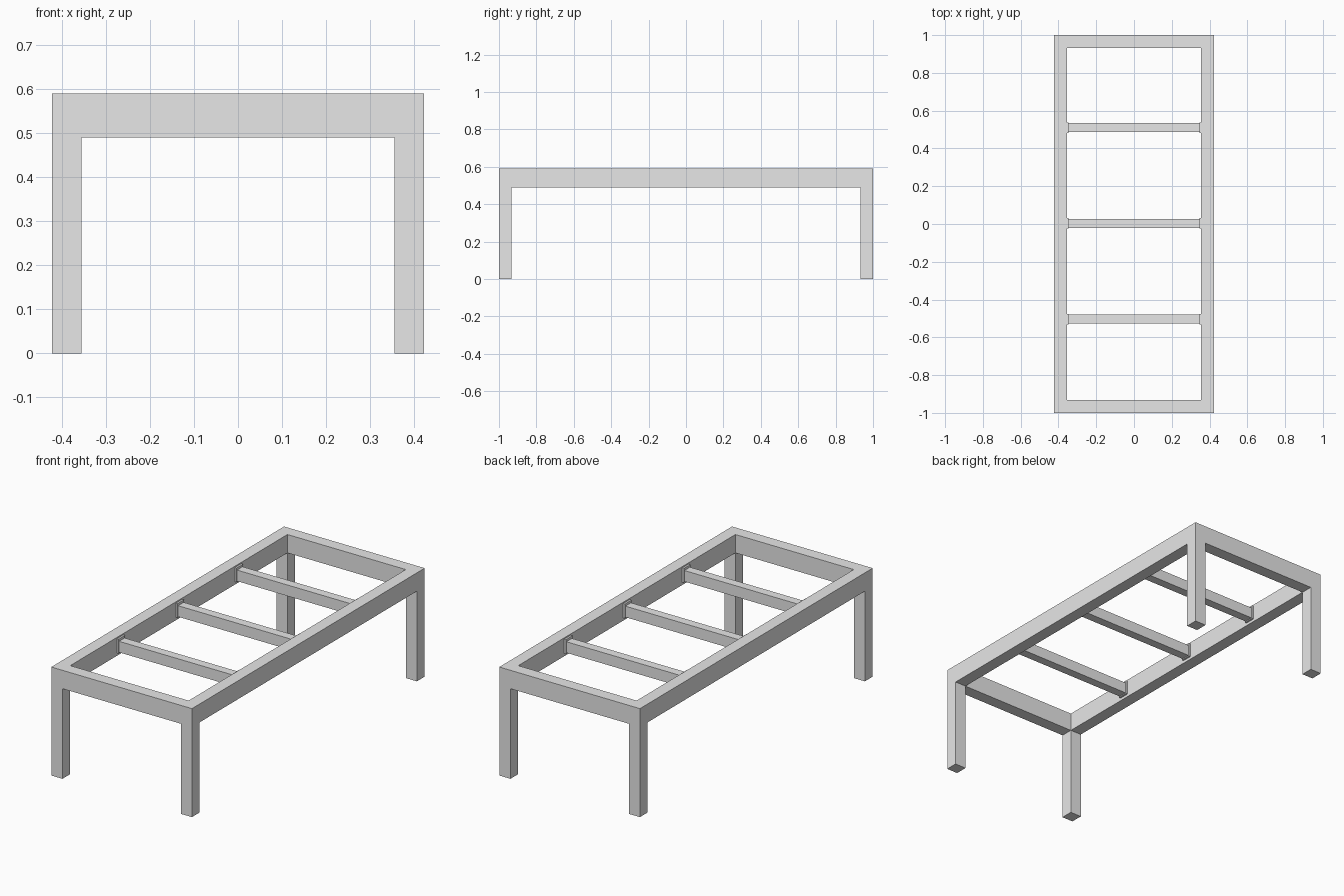
import bpy

cube = bpy.data.objects.get("Cube")
if cube:
    bpy.data.objects.remove(cube, do_unlink=True)

grey = bpy.data.materials.new("light grey")
grey.use_nodes = True
colour = (0.8, 0.8, 0.8, 1)
grey.diffuse_color = colour
grey.node_tree.nodes["Principled BSDF"].inputs["Base Color"].default_value = colour

HALF_W, HALF_L, HEIGHT = 0.423, 1.0, 0.59
BAR = 0.067          # thickness of legs and rails
RAIL_Z = 0.49        # underside of the rails
INNER = HALF_W - BAR


def box(name, x, y, z):
    """Box spanning the given (low, high) range on each axis."""
    spans = (x, y, z)
    bpy.ops.mesh.primitive_cube_add(size=1, location=[(a + b) / 2 for a, b in spans])
    ob = bpy.context.object
    ob.name = name
    ob.scale = [b - a for a, b in spans]
    bpy.ops.object.transform_apply(location=False, rotation=False, scale=True)
    ob.data.materials.append(grey)
    return ob


def edge(side, outer, depth):
    """Range of a strip lying just inside +outer or -outer."""
    return tuple(sorted((side * outer, side * (outer - depth))))


SIDES = ((-1, "right"), (1, "left"))
ENDS = ((-1, "front"), (1, "back"))

# Legs
for sx, side in SIDES:
    for sy, end in ENDS:
        box(f"{end}_{side}_leg", edge(sx, HALF_W, BAR), edge(sy, HALF_L, BAR), (0, RAIL_Z))

# Rectangular top frame
for sx, side in SIDES:
    box(f"{side}_rail", edge(sx, HALF_W, BAR), (-HALF_L, HALF_L), (RAIL_Z, HEIGHT))
for sy, end in ENDS:
    box(f"{end}_rail", (-INNER, INNER), edge(sy, HALF_L, BAR), (RAIL_Z, HEIGHT))

# Cross slats with a thin mounting plate at each end
for name, y in (("front", -0.504), ("middle", 0.003), ("back", 0.51)):
    box(f"{name}_slat", (-INNER, INNER), (y - 0.024, y + 0.024), (0.51, 0.57))
    for sx, side in SIDES:
        box(f"{name}_{side}_slat_plate", edge(sx, INNER, 0.01),
            (y - 0.028, y + 0.028), (0.505, 0.583))
